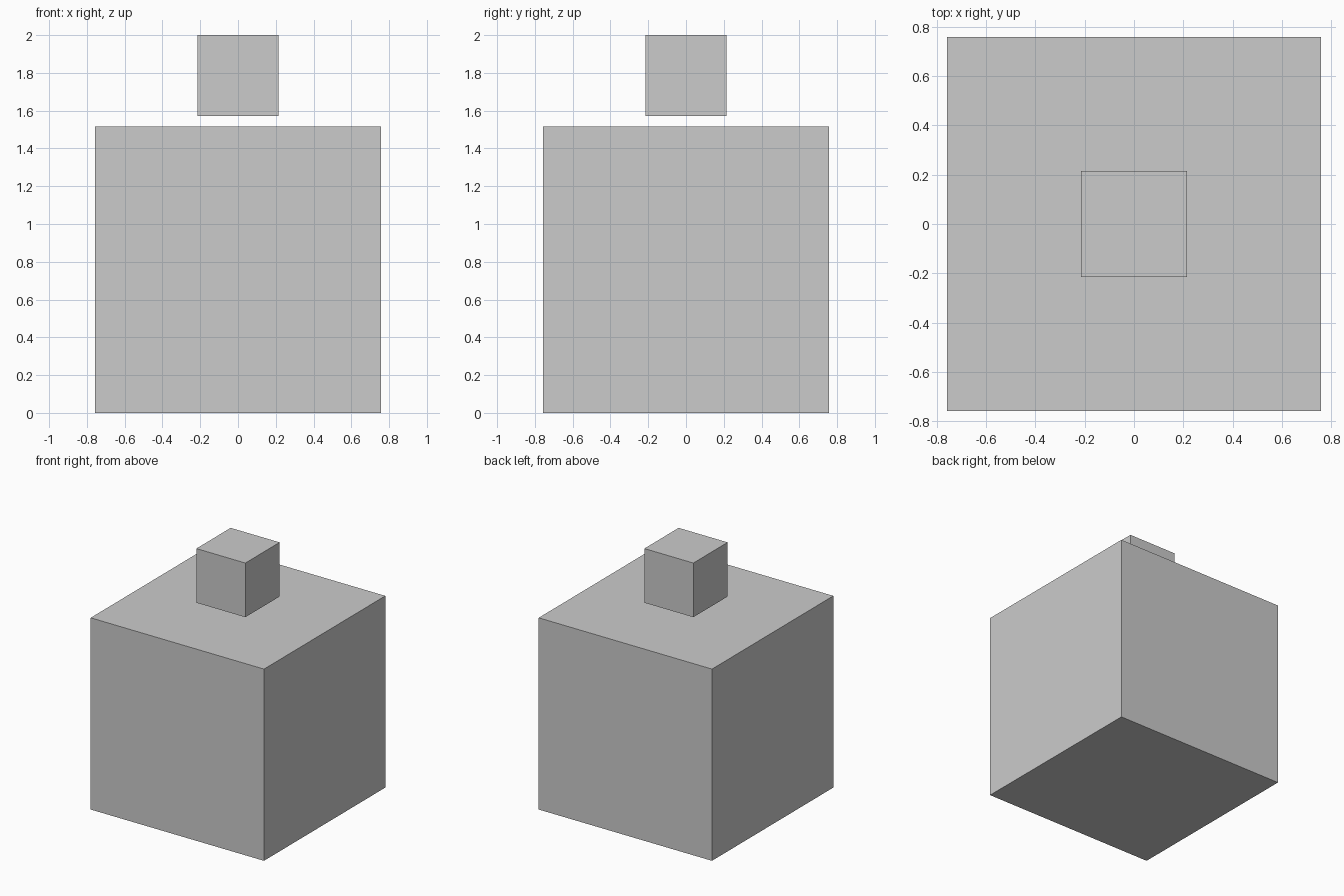
import bpy

if "Cube" in bpy.data.objects:
    bpy.data.objects.remove(bpy.data.objects["Cube"])


def cube(name, size, base_z):
    bpy.ops.mesh.primitive_cube_add(size=size, location=(0, 0, base_z + size / 2))
    bpy.context.object.name = name


# Large block on the floor, small block floating just above its top
cube("large_cube", 1.515, 0.0)
cube("small_cube", 0.428, 1.572)
